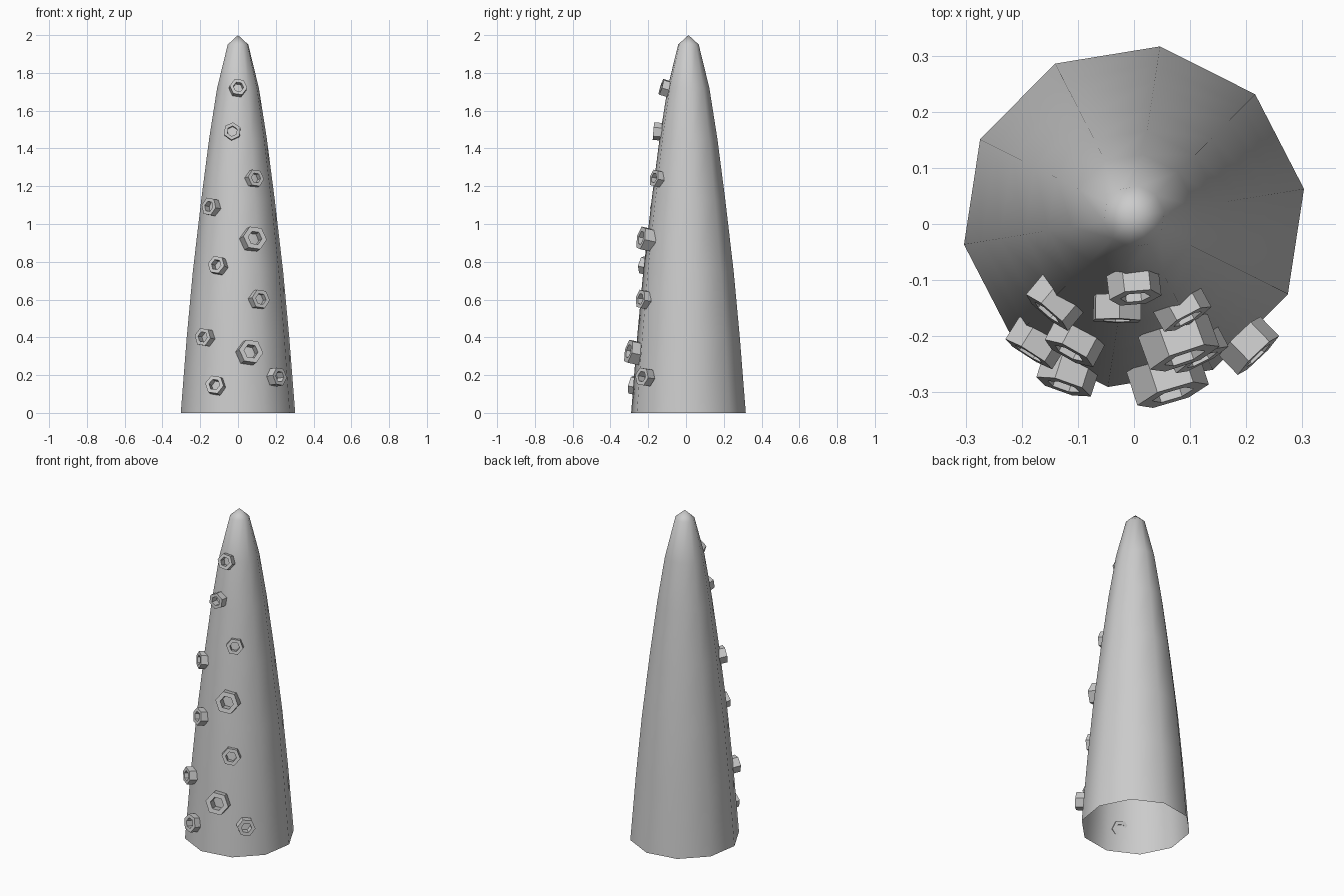
import bpy, bmesh, math
from mathutils import Matrix, Vector

old = bpy.data.objects.get("Cube")
if old:
    bpy.data.objects.remove(old, do_unlink=True)

grey = bpy.data.materials.new("plain grey")
grey.use_nodes = True
colour = (0.6, 0.6, 0.6, 1.0)
grey.diffuse_color = colour
grey.node_tree.nodes["Principled BSDF"].inputs["Base Color"].default_value = colour


def ring(bm, sides, radius, z, turn=0.0):
    return [bm.verts.new((radius * math.cos(turn + math.tau * i / sides),
                          radius * math.sin(turn + math.tau * i / sides), z))
            for i in range(sides)]


def bridge(bm, a, b):
    n = len(a)
    for i in range(n):
        j = (i + 1) % n
        bm.faces.new((a[i], a[j], b[j], b[i]))


def finish(bm, name):
    bmesh.ops.recalc_face_normals(bm, faces=bm.faces)
    mesh = bpy.data.meshes.new(name)
    bm.to_mesh(mesh)
    bm.free()
    mesh.materials.append(grey)
    obj = bpy.data.objects.new(name, mesh)
    bpy.context.collection.objects.link(obj)
    return obj


# Tapering ten-sided spike, open at the bottom
profile = [(0.307, 0), (0.275, 0.4), (0.242, 0.75), (0.197, 1.13),
           (0.155, 1.45), (0.112, 1.72), (0.055, 1.95)]
bm = bmesh.new()
rings = [ring(bm, 10, r, z, math.radians(9.3)) for r, z in profile]
for low, high in zip(rings, rings[1:]):
    bridge(bm, low, high)
tip = bm.verts.new((0, 0, 2))
for i in range(10):
    bm.faces.new((rings[-1][i], rings[-1][(i + 1) % 10], tip))
spike = finish(bm, "spike")
spike.location.y = 0.013
bpy.context.view_layer.objects.active = spike
spike.select_set(True)
bpy.ops.object.shade_smooth_by_angle(angle=math.radians(80))
spike.select_set(False)


# Hexagonal nut with a through hole, its axis pointing out of the spike
def nut(name, x, y, z, radius, azimuth, tilt, roll):
    depth = radius * 0.95
    bm = bmesh.new()
    loops = [ring(bm, 6, r, h) for r, h in (
        (radius, -depth / 2), (radius, depth / 2),
        (radius * 0.58, depth / 2), (radius * 0.58, -depth / 2))]
    for i in range(4):
        bridge(bm, loops[i], loops[(i + 1) % 4])
    obj = finish(bm, name)
    az, el = math.radians(azimuth), math.radians(tilt)
    axis = Vector((math.cos(az) * math.cos(el), math.sin(az) * math.cos(el), math.sin(el)))
    side = Vector((-math.sin(az), math.cos(az), 0))
    frame = Matrix((side, axis.cross(side), axis)).transposed().to_4x4()
    obj.matrix_world = (Matrix.Translation((x, y, z)) @ frame
                        @ Matrix.Rotation(math.radians(roll), 4, "Z"))


# Nuts: x, y, z, radius, azimuth, upward tilt, roll
nuts = [
    (0.00, -0.11, 1.72, 0.047, -83, 17, -8),
    (-0.03, -0.15, 1.49, 0.047, -91, 5, 25),
    (0.085, -0.15, 1.24, 0.048, -61, 10, -8),
    (-0.14, -0.14, 1.09, 0.05, -130, 8, -8),
    (0.08, -0.21, 0.92, 0.066, -70, 12, -8),
    (-0.105, -0.21, 0.78, 0.05, -118, 12, -8),
    (0.11, -0.22, 0.60, 0.053, -62, 8, -8),
    (-0.175, -0.212, 0.40, 0.05, -122, 6, -8),
    (0.06, -0.275, 0.32, 0.067, -72, 12, -8),
    (0.205, -0.217, 0.19, 0.051, -46, 6, -8),
    (-0.118, -0.267, 0.145, 0.052, -108, 12, -8),
]
for i, spec in enumerate(nuts, 1):
    nut(f"hex_nut_{i}", *spec)
